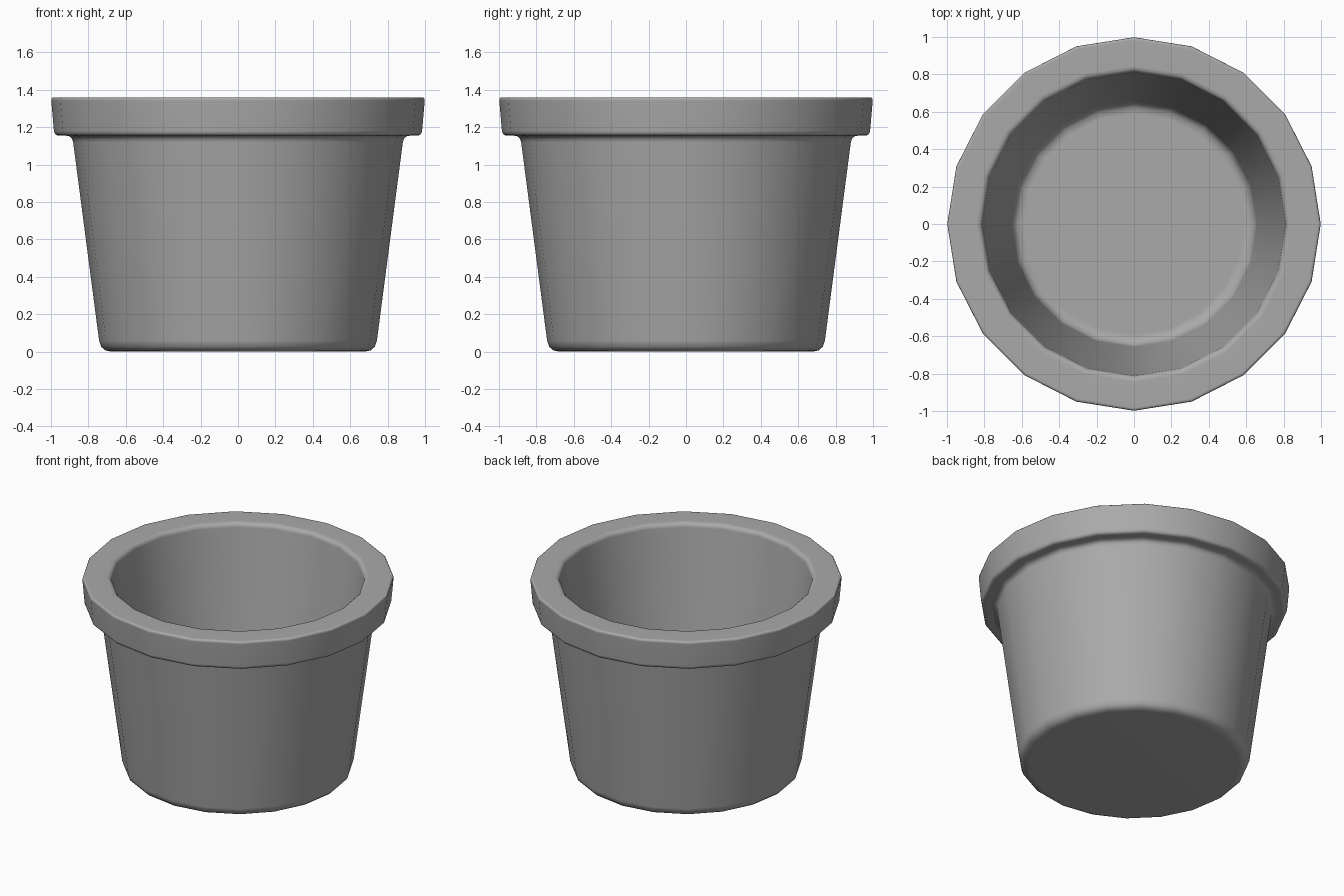
import bpy, bmesh, math
from mathutils import Vector

SIDES = 20

default = bpy.data.objects.get("Cube")
if default:
    bpy.data.objects.remove(default, do_unlink=True)


def make_material(name, colour):
    mat = bpy.data.materials.new(name)
    mat.use_nodes = True
    mat.diffuse_color = colour
    bsdf = next(n for n in mat.node_tree.nodes if n.type == 'BSDF_PRINCIPLED')
    bsdf.inputs["Base Color"].default_value = colour
    return mat


def rounded(corners, steps=3):
    """Round each (radius, height, fillet) corner of an open profile."""
    pts = [Vector(c[:2]) for c in corners]
    out = [pts[0]]
    for i in range(1, len(pts) - 1):
        p, size = pts[i], corners[i][2]
        a = p + (pts[i - 1] - p).normalized() * size
        b = p + (pts[i + 1] - p).normalized() * size
        for k in range(steps + 1):
            t = k / steps
            out.append(a * (1 - t) ** 2 + p * 2 * t * (1 - t) + b * t * t)
    return out + [pts[-1]]


def lathe(name, profile, mat):
    """Turn a profile that starts and ends on the axis into a closed solid."""
    bm = bmesh.new()
    rings = []
    for r, z in profile[1:-1]:
        rings.append([bm.verts.new((r * math.cos(a), r * math.sin(a), z))
                      for a in (math.tau * i / SIDES for i in range(SIDES))])
    for low, high in zip(rings, rings[1:]):
        for i in range(SIDES):
            j = (i + 1) % SIDES
            bm.faces.new((low[i], low[j], high[j], high[i]))
    bm.faces.new(rings[0][::-1])
    bm.faces.new(rings[-1])
    bmesh.ops.recalc_face_normals(bm, faces=bm.faces)
    mesh = bpy.data.meshes.new(name)
    bm.to_mesh(mesh)
    bm.free()
    mesh.materials.append(mat)
    obj = bpy.data.objects.new(name, mesh)
    bpy.context.collection.objects.link(obj)
    for poly in mesh.polygons:
        poly.use_smooth = True
    # Keep the broad flat faces flat while the rounded edges blend
    mod = obj.modifiers.new("Weighted normals", 'WEIGHTED_NORMAL')
    mod.keep_sharp = True
    return obj


# Tapered pot: underside, outer wall, rim, inner wall, inner floor
pot_profile = rounded([
    (0, 0, 0),
    (0.735, 0, 0.06),
    (0.886, 1.155, 0.035),
    (0.982, 1.155, 0.025),
    (1.0, 1.36, 0.018),
    (0.815, 1.36, 0.03),
    (0.65, 0.14, 0.06),
    (0, 0.14, 0),
])
lathe("flower_pot", pot_profile, make_material("grey clay", (0.4, 0.4, 0.4, 1)))
